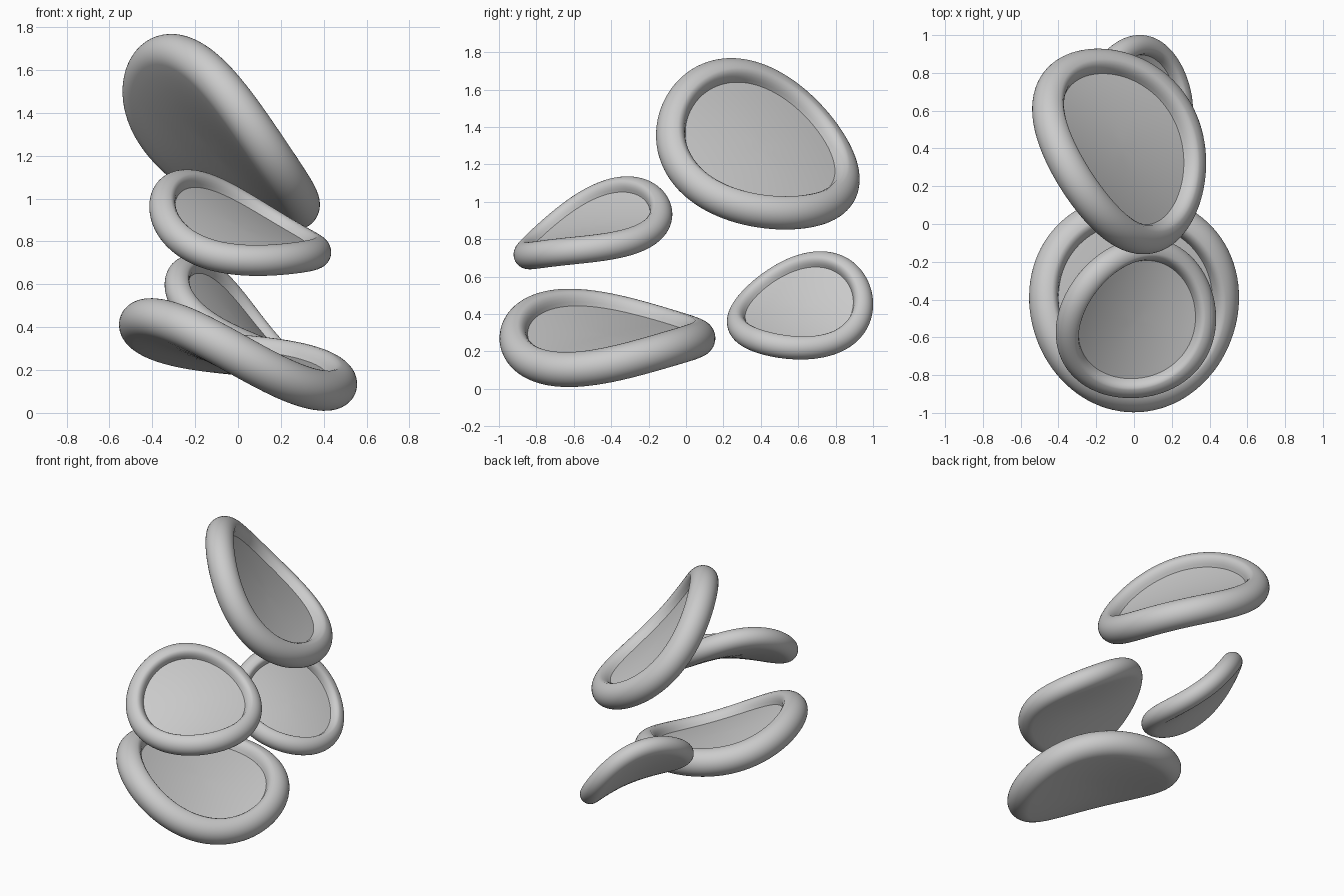
import bpy, bmesh, math
from mathutils import Vector, Matrix

if "Cube" in bpy.data.objects:
    bpy.data.objects.remove(bpy.data.objects["Cube"])

SEG = 96
CORE, TUBE = 0.835, 0.165      # rim centre radius and rim thickness, per unit radius
FLOOR, FLOOR_R = 0.05, 0.74    # height and radius of the recessed floor


def profile():
    # half section: recessed floor -> steep little wall -> round rim -> smooth underside
    pts = [(r, FLOOR - 0.02 + 0.02 * (r / FLOOR_R) ** 2) for r in (0.12, 0.25, 0.4, 0.55, 0.66)]
    pts += [(FLOOR_R, FLOOR), (0.752, 0.085), (0.765, 0.118), (0.785, 0.142)]
    for i in range(25):
        a = math.radians(98 - (98 + 90) * i / 24)
        pts.append((CORE + TUBE * math.cos(a), TUBE * math.sin(a)))
    for r in (0.72, 0.6, 0.45, 0.3, 0.15):
        k = 1 - r / CORE
        pts.append((r, -TUBE + 0.035 * k * k * (3 - 2 * k)))
    return pts, FLOOR - 0.02, -TUBE + 0.035


def bent_disc(name, radius, sag, centre, normal, bend_dir):
    """Rimmed disc warped into a saddle, raised along bend_dir, open face along normal."""
    k = sag / (CORE * radius) ** 2

    def bend(x, y, z):
        up = Vector((-2 * k * x, 2 * k * y, 1)).normalized()
        return Vector((x, y, k * (x * x - y * y))) + up * z

    pts, top, bottom = profile()
    bm = bmesh.new()
    rings = []
    for r, z in pts:
        rings.append([bm.verts.new(bend(radius * r * math.cos(t), radius * r * math.sin(t), radius * z))
                      for t in (2 * math.pi * i / SEG for i in range(SEG))])
    first = bm.verts.new(bend(0, 0, radius * top))
    last = bm.verts.new(bend(0, 0, radius * bottom))
    for i in range(SEG):
        j = (i + 1) % SEG
        bm.faces.new((first, rings[0][i], rings[0][j]))
        bm.faces.new((last, rings[-1][j], rings[-1][i]))
        for a, b in zip(rings, rings[1:]):
            bm.faces.new((a[i], b[i], b[j], a[j]))
    bmesh.ops.recalc_face_normals(bm, faces=bm.faces)

    # orient the disc in space
    n = Vector(normal).normalized()
    s = Vector(bend_dir)
    s = (s - n * s.dot(n)).normalized()
    rot = Matrix((s, n.cross(s), n)).transposed().to_4x4()
    bm.transform(Matrix.Translation(centre) @ rot)

    mesh = bpy.data.meshes.new(name)
    bm.to_mesh(mesh)
    bm.free()
    ob = bpy.data.objects.new(name, mesh)
    bpy.context.collection.objects.link(ob)
    bpy.ops.object.select_all(action='DESELECT')
    ob.select_set(True)
    bpy.context.view_layer.objects.active = ob
    bpy.ops.object.shade_smooth_by_angle(angle=math.radians(45))


# four floating discs: two large, two small
bent_disc("upper_large_disc", 0.575, 0.05, (-0.075, 0.394, 1.279), (0.66, 0.36, 0.656), (-0.50, -0.44, 0.744))
bent_disc("lower_large_disc", 0.577, 0.05, (0.0, -0.42, 0.272), (0.30, 0.0, 0.954), (0.68, 0.70, -0.21))
bent_disc("front_small_disc", 0.443, 0.045, (0.006, -0.505, 0.855), (0.323, -0.325, 0.889), (-0.76, 0.47, 0.448))
bent_disc("back_small_disc", 0.397, 0.04, (-0.015, 0.607, 0.426), (0.63, -0.20, 0.75), (-0.55, 0.566, 0.612))
